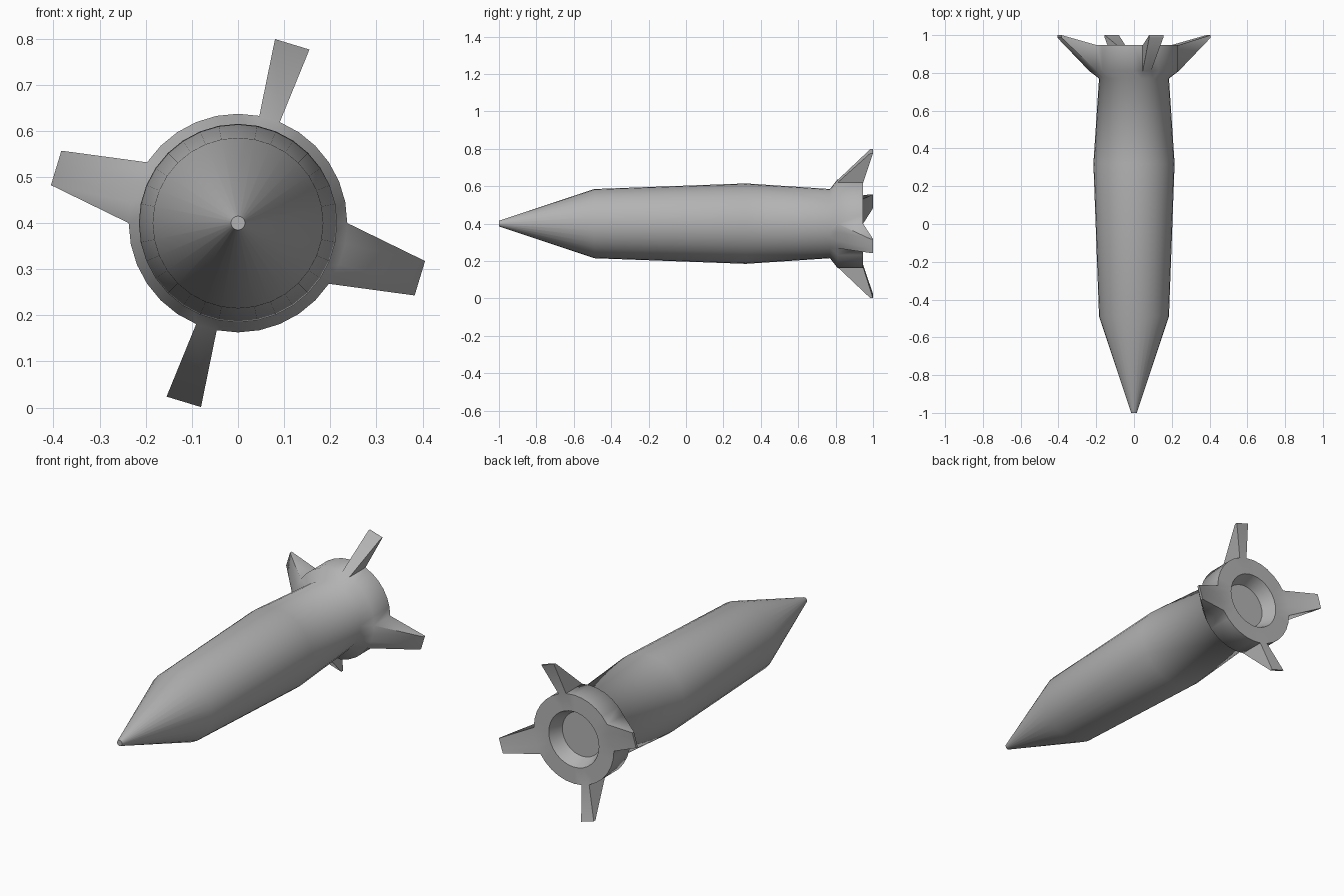
import bpy, bmesh, math

if "Cube" in bpy.data.objects:
    bpy.data.objects.remove(bpy.data.objects["Cube"])

AXIS_Z = 0.4
SIDES = 32
STEP = 2 * math.pi / SIDES


def point(r, a, y):
    return (r * math.cos(a), y, AXIS_Z + r * math.sin(a))


# Body profile (radius, y): nose tip, hull, tail collar, recessed nozzle
profile = [(0.015, -1.0), (0.185, -0.49), (0.215, 0.32), (0.185, 0.77),
           (0.237, 0.81), (0.237, 0.947), (0.148, 0.947), (0.118, 0.875)]
COLLAR = 4  # profile segment that carries the fins

# Fins: (first collar face, number of faces, tip radius); angle 0 points to +x
fins = [(6, 1, 0.405), (13, 3, 0.412), (22, 1, 0.405), (29, 3, 0.412)]
fin_faces = {(f + k) % SIDES for f, n, r in fins for k in range(n)}

bm = bmesh.new()
rings = [[bm.verts.new(point(r, i * STEP, y)) for i in range(SIDES)]
         for r, y in profile]
for s in range(len(rings) - 1):
    for i in range(SIDES):
        if s == COLLAR and i in fin_faces:
            continue
        j = (i + 1) % SIDES
        bm.faces.new((rings[s][i], rings[s][j], rings[s + 1][j], rings[s + 1][i]))
bm.faces.new(rings[0])
bm.faces.new(rings[-1])

# Swept fins grown out of the collar faces
for first, count, radius in fins:
    mid = (first + count / 2) * STEP
    front, back = [], []
    for k in range(count + 1):
        w = 0.039 * (2 * k / count - 1)
        x = radius * math.cos(mid) - w * math.sin(mid)
        z = AXIS_Z + radius * math.sin(mid) + w * math.cos(mid)
        front.append(bm.verts.new((x, 0.986, z)))
        back.append(bm.verts.new((x, 1.0, z)))
    ids = [(first + k) % SIDES for k in range(count + 1)]
    base_f = [rings[COLLAR][i] for i in ids]
    base_b = [rings[COLLAR + 1][i] for i in ids]
    for k in range(count):
        bm.faces.new((base_f[k], base_f[k + 1], front[k + 1], front[k]))
        bm.faces.new((base_b[k], base_b[k + 1], back[k + 1], back[k]))
        bm.faces.new((front[k], front[k + 1], back[k + 1], back[k]))
    for k in (0, count):
        bm.faces.new((base_f[k], base_b[k], back[k], front[k]))

bmesh.ops.recalc_face_normals(bm, faces=bm.faces)
mesh = bpy.data.meshes.new("rocket_body")
bm.to_mesh(mesh)
bm.free()
rocket = bpy.data.objects.new("rocket_body", mesh)
bpy.context.collection.objects.link(rocket)

# Dark grey paint
paint = bpy.data.materials.new("dark_grey")
paint.diffuse_color = (0.45, 0.45, 0.45, 1)
paint.use_nodes = True
paint.node_tree.nodes["Principled BSDF"].inputs["Base Color"].default_value = paint.diffuse_color
mesh.materials.append(paint)

# Smooth hull and collar shoulder, crisp fins and rims
bpy.context.view_layer.objects.active = rocket
rocket.select_set(True)
bpy.ops.object.shade_smooth_by_angle(angle=math.radians(60))
